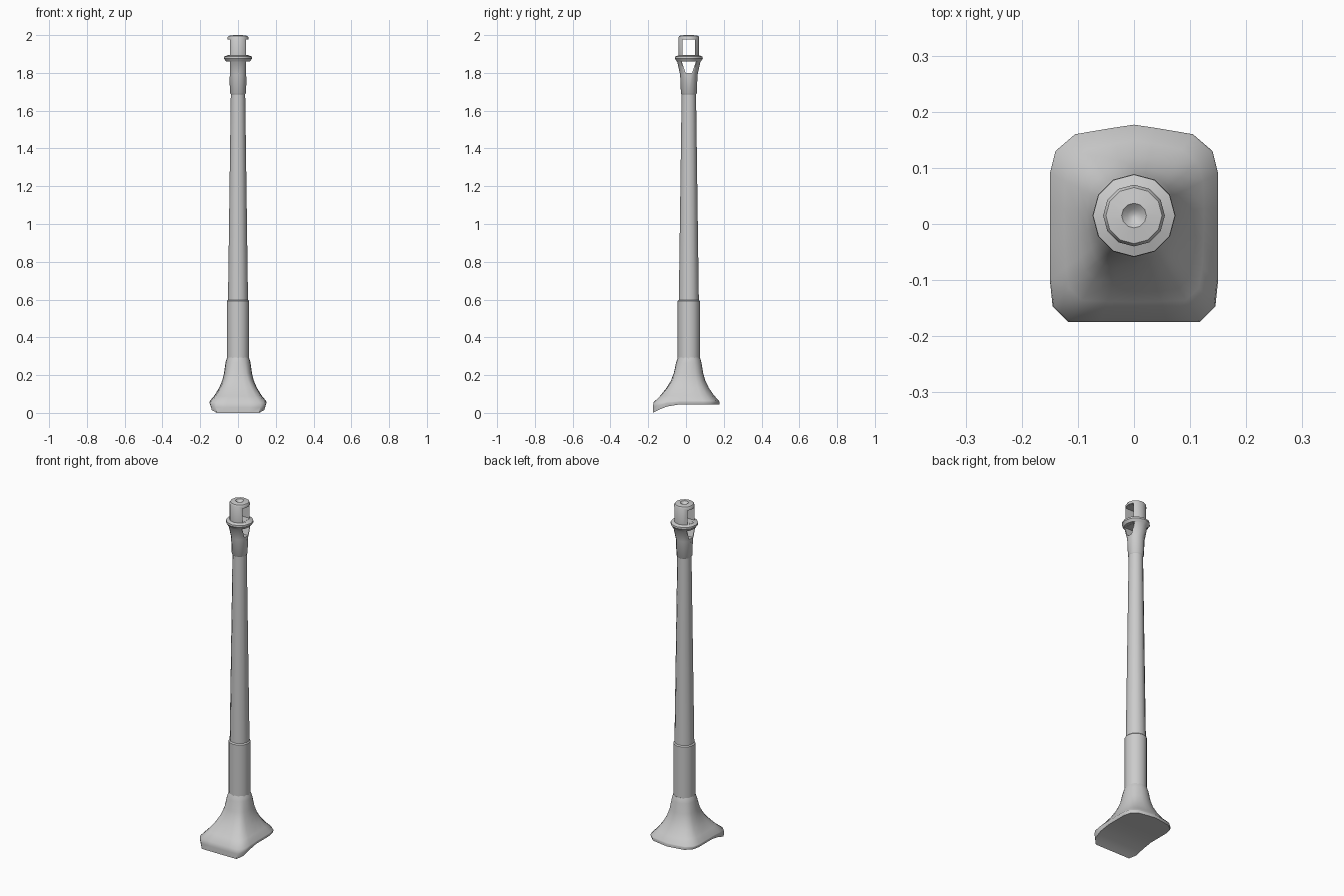
import bpy, bmesh, math

if "Cube" in bpy.data.objects:
    bpy.data.objects.remove(bpy.data.objects["Cube"])

CY = 0.015   # the pole axis sits slightly behind the centre
SIDES = 12


def finish(name, bm, angle=35):
    bmesh.ops.recalc_face_normals(bm, faces=bm.faces)
    me = bpy.data.meshes.new(name)
    bm.to_mesh(me)
    bm.free()
    ob = bpy.data.objects.new(name, me)
    bpy.context.collection.objects.link(ob)
    shade(ob, angle)
    return ob


def shade(ob, angle):
    bpy.ops.object.select_all(action='DESELECT')
    bpy.context.view_layer.objects.active = ob
    ob.select_set(True)
    bpy.ops.object.shade_smooth_by_angle(angle=math.radians(angle))


def bridge(bm, rings):
    for a, b in zip(rings, rings[1:]):
        n = len(a)
        for i in range(n):
            j = (i + 1) % n
            bm.faces.new((a[i], a[j], b[j], b[i]))


def lathe(name, profile):
    """Revolve (radius, z) points about the pole axis, with closed ends."""
    bm = bmesh.new()
    rings = []
    for r, z in profile:
        rings.append([bm.verts.new((r * math.cos(t), CY + r * math.sin(t), z))
                      for t in (2 * math.pi * i / SIDES for i in range(SIDES))])
    bridge(bm, rings)
    bm.faces.new(rings[0])
    bm.faces.new(rings[-1])
    return finish(name, bm)


def prism(bm, x0, x1, z0, z1, half0, half1):
    """Block along x with half-depth half0 at the bottom, half1 at the top."""
    rings = [[bm.verts.new((x, CY + y, z)) for y, z in
              ((-half0, z0), (half0, z0), (half1, z1), (-half1, z1))]
             for x in (x0, x1)]
    bridge(bm, rings)
    bm.faces.new(rings[0])
    bm.faces.new(rings[1])


def cut(ob, cutter):
    mod = ob.modifiers.new("cut", 'BOOLEAN')
    mod.operation = 'DIFFERENCE'
    mod.solver = 'EXACT'
    mod.object = cutter
    bpy.context.view_layer.objects.active = ob
    bpy.ops.object.modifier_apply(modifier=mod.name)
    bpy.data.objects.remove(cutter)


# Foot: half outline from front to back, mirrored in x
half = [(0.06, -0.175), (0.117, -0.175), (0.145, -0.147), (0.15, -0.10),
        (0.15, -0.035), (0.15, 0.03), (0.15, 0.09), (0.14, 0.13),
        (0.105, 0.16), (0.04, 0.171)]
outline = [(0, -0.175)] + half + [(0, 0.177)] + [(-x, y) for x, y in reversed(half)]


def underside(y):
    t = min(1, max(0, (y + 0.175) / 0.15))
    return 0.045 * (1 - (1 - t) ** 2)


# rows: blend to outline, collar radius, height, share of underside curve
rows = [(0.96, 0.06, 0.0, 1), (1.0, 0.06, 0.03, 0.65), (0.98, 0.06, 0.055, 0.2),
        (0.72, 0.06, 0.088, 0.1), (0.45, 0.06, 0.132, 0), (0.27, 0.06, 0.17, 0),
        (0.13, 0.063, 0.21, 0), (0.03, 0.064, 0.265, 0), (0, 0.063, 0.28, 0),
        (0, 0.058, 0.293, 0)]
bm = bmesh.new()
rings = []
for k, (w, r, z, u) in enumerate(rows):
    ring = []
    for x, y in outline:
        a = math.atan2(y - CY, x)
        px = x if k == 0 else w * x + (1 - w) * r * math.cos(a)
        py = y if k == 0 else w * y + (1 - w) * (CY + r * math.sin(a))
        if k == 0:
            px *= 0.96
        ring.append(bm.verts.new((px, py, z + u * underside(y))))
    rings.append(ring)
bridge(bm, rings)
bm.faces.new(rings[-1])
# curved sole as strips across the foot
b, n = rings[0], len(outline)
bm.faces.new((b[0], b[1], b[-1]))
for i in range(1, len(half)):
    bm.faces.new((b[i], b[i + 1], b[n - i - 1], b[n - i]))
m = len(half)
bm.faces.new((b[m], b[m + 1], b[m + 2]))
finish("foot", bm, 45)

# Pole
lathe("lower_sleeve", [(0.059, 0.285), (0.059, 0.592), (0.053, 0.598)])
lathe("shaft", [(0.053, 0.59), (0.038, 1.695)])

# Head with flared flange, upper body and dished cap
head = lathe("slotted_head", [
    (0.037, 1.685), (0.042, 1.692), (0.046, 1.79), (0.061, 1.857), (0.066, 1.864),
    (0.074, 1.876), (0.073, 1.886), (0.055, 1.893), (0.055, 1.988),
    (0.050, 1.996), (0.022, 2.0), (0.012, 1.99), (0.003, 1.986)])

# Flats on both sides
bm = bmesh.new()
for s in (-1, 1):
    for z0, z1 in ((1.78, 1.861), (1.8935, 1.977)):
        prism(bm, s * 0.043, s * 0.12, z0, z1, 0.1, 0.1)
cut(head, finish("flat_cutter", bm))

# Windows right through the head
bm = bmesh.new()
prism(bm, -0.15, 0.15, 1.80, 1.86, 0.017, 0.037)
prism(bm, -0.15, 0.15, 1.8945, 1.976, 0.033, 0.033)
cut(head, finish("window_cutter", bm))
shade(head, 35)
